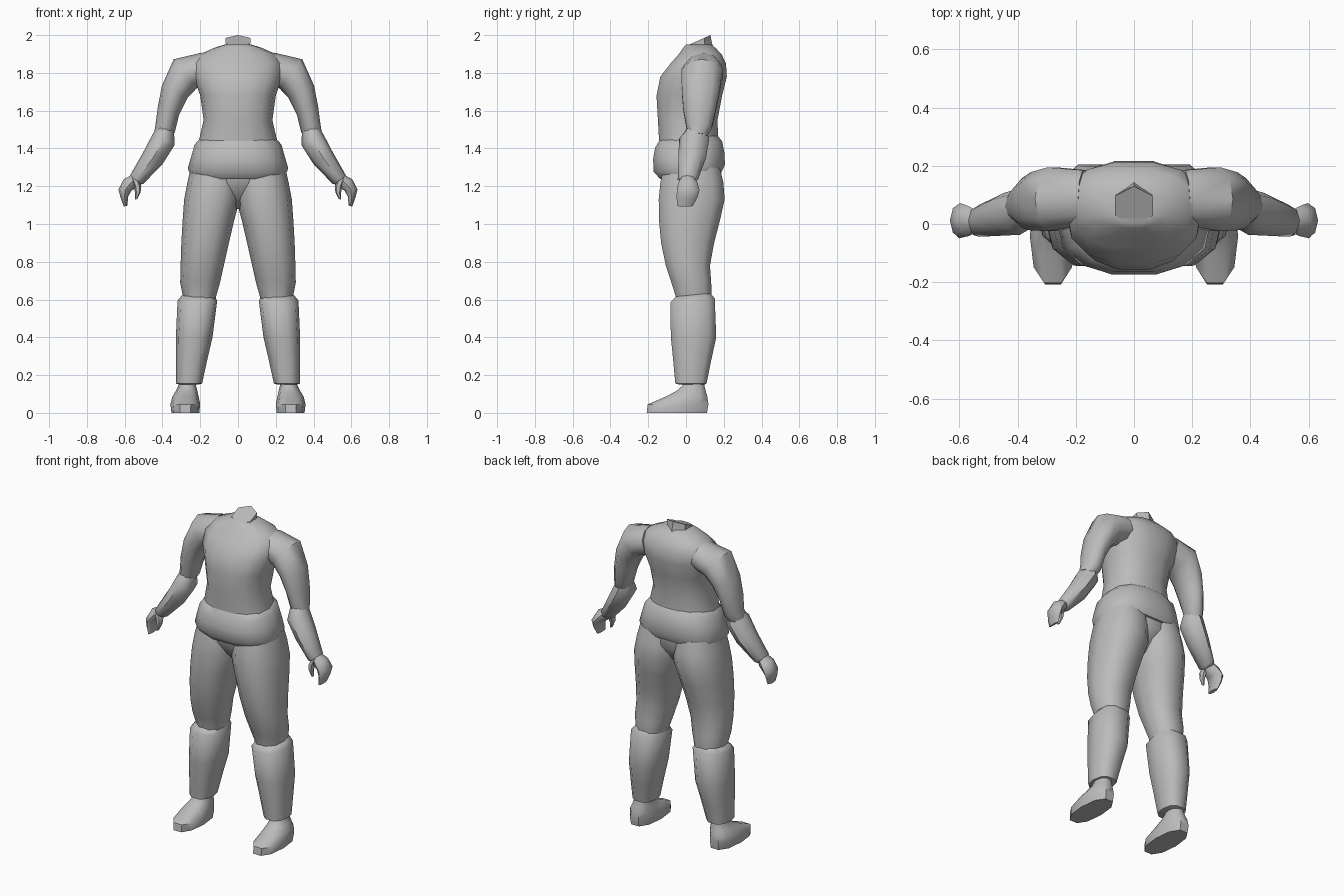
import bpy, bmesh, math

grey = bpy.data.materials.new("plain grey")
grey.diffuse_color = (0.5, 0.5, 0.5, 1)


def loft(name, rings, n=10, square=1.0, phase=0.0, mirror=False):
    """Skin rings (x, y, z, rx, ry, tilt about y in degrees, slope of z along y)."""
    bm = bmesh.new()
    loops = []
    for ring in rings:
        x, y, z, rx, ry, tilt, slope = (tuple(ring) + (0, 0))[:7]
        t = math.radians(tilt)
        loop = []
        for i in range(n):
            a = math.radians(phase) + 2 * math.pi * i / n
            c, s = math.cos(a), math.sin(a)
            u = math.copysign(abs(c) ** square, c) * rx
            v = math.copysign(abs(s) ** square, s) * ry
            loop.append(bm.verts.new((x + u * math.cos(t), y + v,
                                      z + u * math.sin(t) + v * slope)))
        loops.append(loop)
    for a, b in zip(loops, loops[1:]):
        for i in range(n):
            j = (i + 1) % n
            bm.faces.new((a[i], a[j], b[j], b[i]))
    bm.faces.new(loops[0])
    bm.faces.new(loops[-1])
    bmesh.ops.recalc_face_normals(bm, faces=bm.faces)
    mesh = bpy.data.meshes.new(name)
    bm.to_mesh(mesh)
    bm.free()
    mesh.materials.append(grey)
    ob = bpy.data.objects.new(name, mesh)
    bpy.context.collection.objects.link(ob)
    bpy.ops.object.select_all(action='DESELECT')
    ob.select_set(True)
    bpy.context.view_layer.objects.active = ob
    bpy.ops.object.shade_smooth_by_angle(angle=math.radians(50))
    if mirror:
        ob.modifiers.new("Mirror", 'MIRROR').use_mirror_merge = False
    return ob


def span(z, rx, front, back, x=0.0, slope=0.0):
    """Level ring given by its front and back y."""
    return (x, (front + back) / 2, z, rx, (back - front) / 2, 0, slope)


def side(z, inner, outer, front, back, slope=0.0):
    """Level ring of a limb given by its inner and outer x."""
    return span(z, (outer - inner) / 2, front, back, (inner + outer) / 2, slope)


# Shirt body and neck stub
loft("torso", [
    span(1.28, .235, -.14, .18), span(1.42, .212, -.145, .175),
    span(1.55, .182, -.152, .17), span(1.68, .2, -.16, .195),
    span(1.78, .235, -.14, .22), span(1.85, .24, -.085, .215),
    span(1.90, .2, -.04, .19), span(1.935, .12, -.015, .155),
    span(1.95, .07, 0, .13)], n=14, square=.85)
loft("neck", [
    span(1.90, .085, -.02, .15, slope=.2), span(1.945, .07, -.01, .135, slope=.3),
    span(1.97, .075, -.005, .13, slope=.45)], n=6, phase=90)

# Flared shirt hem
loft("shirt_hem", [
    span(1.46, .195, -.143, .165, slope=.1), span(1.42, .23, -.168, .195, slope=.1),
    span(1.36, .247, -.178, .207, slope=.1), span(1.295, .266, -.175, .21, slope=.1),
    span(1.255, .25, -.14, .19, slope=.1)], n=14, square=.8)

# Trousers
loft("pelvis", [
    span(1.30, .235, -.13, .18), span(1.22, .2, -.13, .185),
    span(1.14, .09, -.09, .14), span(1.08, .02, -.02, .07)], n=10)
loft("trouser_leg", [
    side(1.30, -.01, .25, -.125, .185), side(1.22, -.015, .268, -.143, .205),
    side(1.13, -.01, .285, -.152, .212), side(1.02, .02, .293, -.15, .187),
    side(.90, .048, .30, -.138, .155), side(.78, .075, .304, -.112, .132),
    side(.69, .095, .306, -.082, .138), side(.62, .115, .292, -.06, .14),
    side(.54, .13, .29, -.05, .13)], n=10, square=.85, mirror=True)

# Lower leg covers
loft("shin_cover", [
    side(.625, .13, .295, -.055, .13, .1), side(.595, .11, .32, -.088, .157, .1),
    side(.40, .135, .329, -.085, .165), side(.28, .163, .329, -.072, .138),
    side(.155, .19, .327, -.06, .112), side(.15, .21, .31, -.04, .10)],
    n=10, square=.8, mirror=True)

# Boots
loft("boot", [
    side(0, .205, .352, -.215, .118), side(.045, .2, .358, -.21, .126),
    side(.085, .208, .348, -.115, .118), side(.115, .215, .33, -.055, .108),
    side(.145, .222, .315, -.02, .1), side(.2, .225, .31, -.02, .095)],
    n=10, square=.85, mirror=True)

# Sleeves from shoulder to elbow
loft("upper_arm", [
    (.17, .09, 1.825, .085, .10, 75), (.28, .085, 1.795, .098, .115, 52),
    (.335, .078, 1.70, .075, .105, 25), (.368, .072, 1.60, .06, .09, 20),
    (.385, .07, 1.51, .056, .07, 25), (.405, .06, 1.46, .045, .05, 30)],
    n=10, mirror=True)

# Forearms
loft("forearm", [
    (.378, .055, 1.505, .045, .05, 28), (.392, .043, 1.45, .065, .08, 30),
    (.45, .033, 1.35, .06, .073, 33), (.535, .01, 1.237, .042, .054, 35),
    (.545, .01, 1.225, .03, .04, 35)], n=8, mirror=True)

# Hands: folded palm with fingers, and thumb
loft("hand", [
    (.535, .008, 1.25, .025, .035, 35), (.57, .01, 1.215, .042, .052, 30),
    (.598, .012, 1.18, .035, .06, 5), (.601, .005, 1.14, .02, .055, -15),
    (.595, -.005, 1.095, .01, .04, -15)], n=8, mirror=True)
loft("thumb", [
    (.545, -.01, 1.235, .025, .03, 20), (.532, -.02, 1.20, .02, .025, 0),
    (.53, -.025, 1.165, .015, .018, -15), (.54, -.028, 1.13, .007, .01, -20)],
    n=6, mirror=True)
